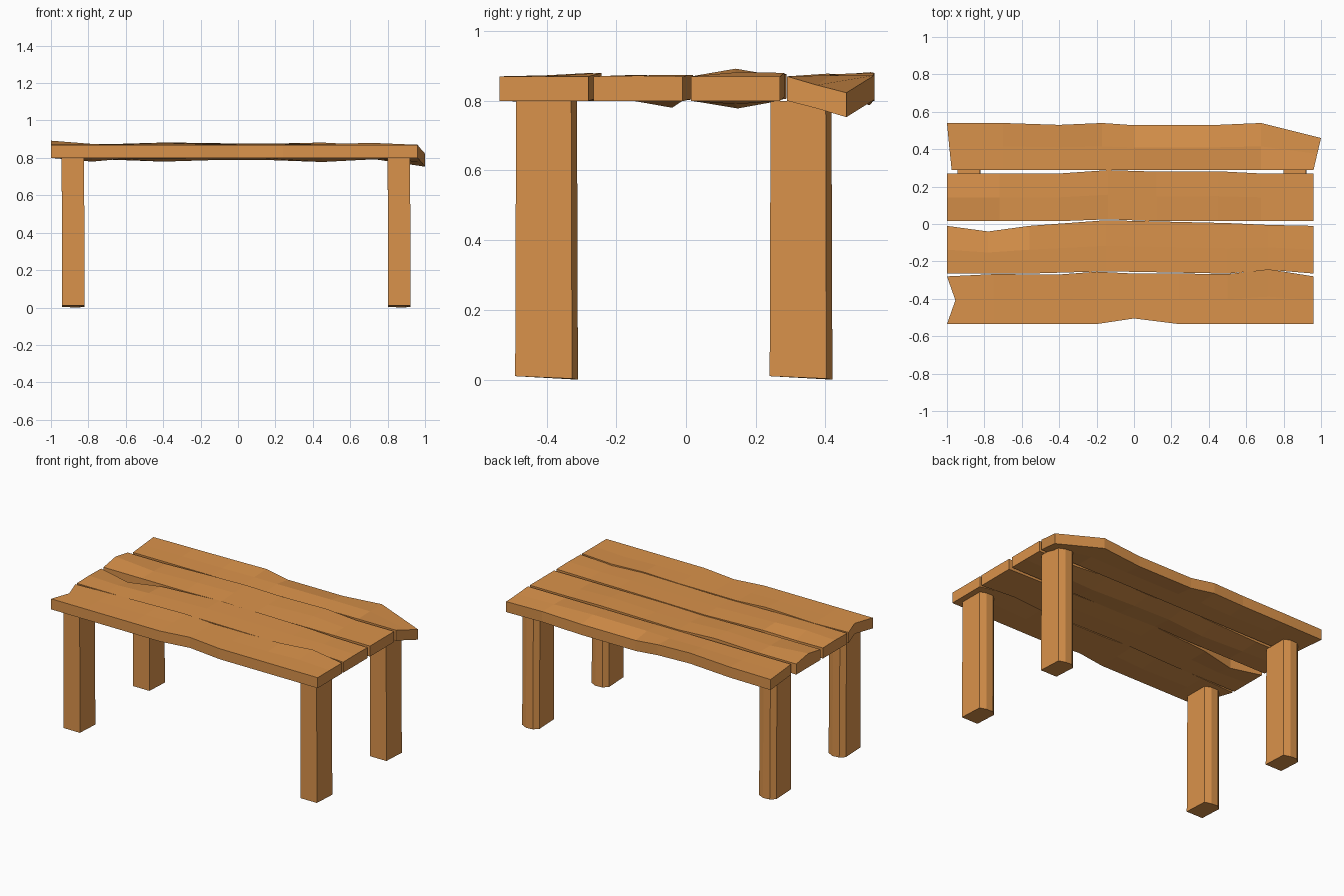
import bpy, bmesh

if "Cube" in bpy.data.objects:
    bpy.data.objects.remove(bpy.data.objects["Cube"])

mat = bpy.data.materials.new("orange_wood")
mat.diffuse_color = (0.70, 0.29, 0.07, 1)
mat.use_nodes = True
mat.node_tree.nodes["Principled BSDF"].inputs["Base Color"].default_value = mat.diffuse_color


def loft(name, rings):
    """Skin a list of equal-length vertex rings and cap both ends."""
    bm = bmesh.new()
    loops = [[bm.verts.new(p) for p in ring] for ring in rings]
    n = len(rings[0])
    for a, b in zip(loops, loops[1:]):
        for i in range(n):
            j = (i + 1) % n
            bm.faces.new((a[i], a[j], b[j], b[i]))
    bm.faces.new(loops[0])
    bm.faces.new(loops[-1])
    bmesh.ops.recalc_face_normals(bm, faces=bm.faces)
    me = bpy.data.meshes.new(name)
    bm.to_mesh(me)
    bm.free()
    me.materials.append(mat)
    ob = bpy.data.objects.new(name, me)
    bpy.context.collection.objects.link(ob)


def plank(name, y0, y1, stations, left=(0, 0, 0), right=(0, 0, 0)):
    """Stations: x, front shift, back shift, middle top/bottom lift, back lift."""
    rings = []
    for k, (x, df, db, mt, mb, bl) in enumerate(stations):
        skew = left if k == 0 else right if k == len(stations) - 1 else (0, 0, 0)
        yf, yb = y0 + df, y1 + db
        ym = (yf + yb) / 2
        xf, xm, xb = (x + s for s in skew)
        rings.append([(xf, yf, 0.80), (xm, ym, 0.80 + mb), (xb, yb, 0.80 + bl),
                      (xb, yb, 0.87 + bl), (xm, ym, 0.87 + mt), (xf, yf, 0.87)])
    loft(name, rings)


# Uneven table top boards, front to back
plank("front_plank", -0.535, -0.28, [
    (-1, 0, 0, 0, 0, 0), (-0.75, 0, .012, 0, 0, 0), (-0.4, 0, .01, .003, -.005, .01),
    (-0.2, 0, .025, .003, 0, .005), (0, .03, .015, 0, 0, 0), (0.24, 0, .015, 0, 0, 0),
    (0.5, 0, .012, 0, 0, .005), (0.72, 0, .038, 0, 0, .01), (0.96, 0, 0, 0, 0, 0)],
    left=(0, .045, 0))
plank("front_middle_plank", -0.265, -0.01, [
    (-1, 0, 0, .003, 0, 0), (-0.78, 0, -.03, .004, 0, -.02), (-0.56, 0, 0, .004, 0, 0),
    (-0.15, .012, .03, .003, 0, .004), (0.5, 0, .015, .003, 0, .004),
    (0.72, .02, .005, .003, 0, 0), (0.96, 0, 0, .002, 0, 0)])
plank("back_middle_plank", 0.015, 0.27, [
    (-1, 0, 0, .022, 0, 0), (-0.72, 0, 0, 0, -.008, 0), (-0.4, 0, 0, .01, -.02, .01),
    (-0.14, .01, .018, .006, -.012, .006), (0.12, 0, .01, 0, -.01, .005),
    (0.45, 0, .012, .012, -.022, .01), (0.68, 0, 0, 0, -.01, 0), (0.96, 0, 0, 0, 0, 0)])
plank("back_plank", 0.29, 0.54, [
    (-1, 0, 0, 0, 0, 0), (-0.7, 0, 0, 0, 0, .003), (-0.4, 0, -.01, .003, 0, .012),
    (-0.17, 0, 0, .003, 0, .01), (0, 0, -.012, .006, 0, -.012), (0.4, 0, -.012, .008, 0, -.012),
    (0.68, 0, 0, .003, 0, .003), (0.96, 0, -.08, -.025, -.022, -.047)],
    left=(.025, .012, 0), right=(0, .02, .04))

# Square legs with a cut corner at the back left
profile = [(-.06, -.088), (.06, -.088), (.06, .075), (.02, .092), (-.03, .092), (-.06, .065)]
for depth, y in (("front", -0.402), ("back", 0.328)):
    for side, x in (("left", -0.88), ("right", 0.863)):
        bottom = [(x + px, y + py, 0.01 if py < 0 else 0.003) for px, py in profile]
        bottom[3] = (bottom[3][0], bottom[3][1], 0)
        top = [(x + px - .003, y + py * 0.97, 0.80) for px, py in profile]
        loft(f"{depth}_{side}_leg", [bottom, top])
